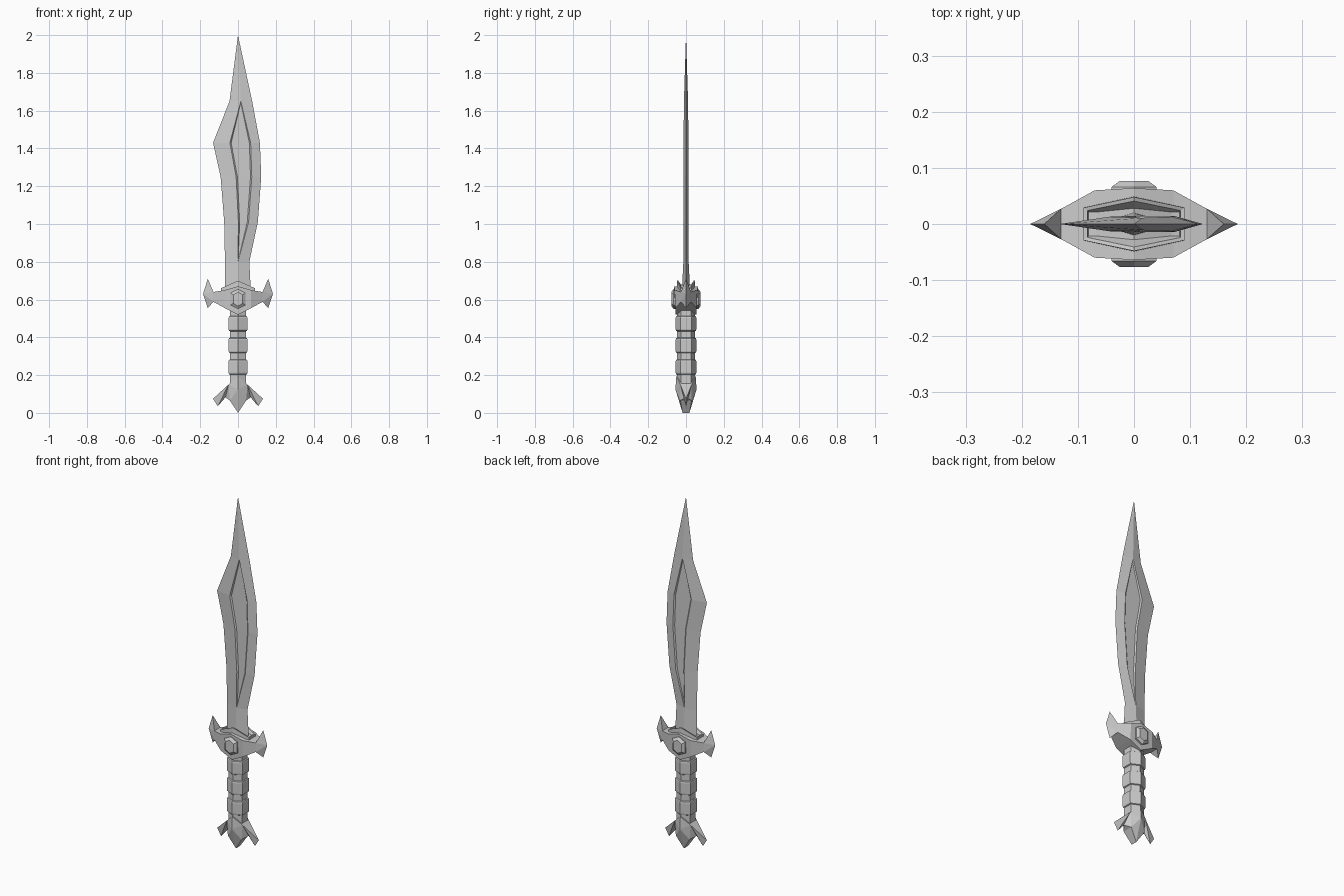
import bpy, bmesh

if "Cube" in bpy.data.objects:
    bpy.data.objects.remove(bpy.data.objects["Cube"])


def finish(name, bm):
    bmesh.ops.remove_doubles(bm, verts=bm.verts, dist=0.0005)
    bmesh.ops.recalc_face_normals(bm, faces=bm.faces)
    me = bpy.data.meshes.new(name)
    bm.to_mesh(me)
    bm.free()
    ob = bpy.data.objects.new(name, me)
    bpy.context.collection.objects.link(ob)
    return ob


def mirrored(verts, faces, xs=(1, -1)):
    """Mirror a patch (in -y) across y, and across x unless xs=(1,)."""
    bm = bmesh.new()
    for sx in xs:
        for sy in (1, -1):
            vs = [bm.verts.new((x * sx, y * sy, z)) for x, y, z in verts]
            for f in faces:
                bm.faces.new([vs[i] for i in f])
    bmesh.ops.remove_doubles(bm, verts=bm.verts, dist=0.0005)
    bmesh.ops.dissolve_degenerate(bm, edges=bm.edges, dist=0.0001)
    bmesh.ops.recalc_face_normals(bm, faces=bm.faces)
    return bm


# Blade: z, left edge, groove left, groove right, right edge, half thickness
rows = [(0.62, -0.068, 0, 0, 0.070, 0.022),
        (0.68, -0.068, 0, 0, 0.066, 0.020),
        (0.80, -0.069, 0, 0, 0.060, 0.014),
        (1.01, -0.073, 0.002, 0.056, 0.105, 0.014),
        (1.25, -0.092, -0.010, 0.073, 0.123, 0.014),
        (1.43, -0.132, -0.043, 0.067, 0.116, 0.013),
        (1.65, -0.045, 0.015, 0.015, 0.075, 0.011),
        (2.00, 0, 0, 0, 0, 0)]
verts, faces = [], []
for z, xl, gl, gr, xr, y in rows:
    verts += [(xl, 0, z), (gl, -y, z), (gr, -y, z), (xr, 0, z)]
for r in range(len(rows) - 1):
    for c in range(3):
        a = r * 4 + c
        faces.append((a, a + 1, a + 5, a + 4))
bm = mirrored(verts, faces, xs=(1,))
bmesh.ops.holes_fill(bm, edges=[e for e in bm.edges if e.is_boundary], sides=8)
bmesh.ops.recalc_face_normals(bm, faces=bm.faces)
# sunken groove on both sides
groove = [f for f in bm.faces if all(abs(v.co.y) > 0.005 for v in f.verts) and f.calc_center_median().z > 0.8]
bmesh.ops.inset_region(bm, faces=groove, thickness=0.007, depth=-0.006, use_even_offset=False)
finish("blade", bm)

# Crossguard with forked ends
guard_v = [(0, -.064, .67), (0, -.055, .52), (.07, -.06, .65), (.07, -.056, .555),
           (.13, -.027, .64), (.13, -.027, .588), (.16, 0, .71), (.185, 0, .63), (.16, 0, .555),
           (0, 0, .67), (.07, 0, .65), (.13, 0, .64), (0, 0, .52), (.07, 0, .555), (.13, 0, .588)]
guard_f = [(0, 1, 3, 2), (2, 3, 5, 4), (4, 5, 7), (4, 7, 6), (5, 8, 7),
           (0, 2, 10, 9), (2, 4, 11, 10), (4, 6, 11),
           (1, 12, 13, 3), (3, 13, 14, 5), (5, 14, 8)]
finish("crossguard", mirrored(guard_v, guard_f))

# Hollow collar around the blade base
loops = [(.62, .58, .09, .030, .050), (.70, .66, .09, .029, .048),
         (.70, .66, .083, .024, .041), (.68, .645, .080, .020, .028)]
verts, faces = [], []
for zc, ze, x, ye, yc in loops:
    verts += [(0, -yc, zc), (x, -ye, ze), (x, 0, ze)]
for r in range(3):
    a = r * 3
    faces += [(a, a + 1, a + 4, a + 3), (a + 1, a + 2, a + 5, a + 4)]
verts.append((0, 0, .68))
faces.append((9, 10, 11, 12))
finish("collar", mirrored(verts, faces))

# Raised stud on both guard faces
stud_v = [(0, -.05, .655), (.04, -.05, .635), (.04, -.05, .57), (0, -.05, .55),
          (0, -.066, .655), (.04, -.066, .635), (.04, -.066, .57), (0, -.066, .55),
          (0, -.077, .64), (.025, -.077, .625), (.025, -.077, .58), (0, -.077, .565)]
stud_f = [(a + i, a + i + 1, a + i + 5, a + i + 4) for a in (0, 4) for i in range(3)]
finish("guard_stud", mirrored(stud_v, stud_f + [(8, 9, 10, 11)]))

# Grip: six-sided core with three wider bands
rings = [(.13, .86)]
for z in (.205, .32, .435):
    rings += [(z - .003, .86), (z, .96), (z + .008, 1), (z + .067, 1), (z + .075, .96), (z + .078, .86)]
rings.append((.57, .86))
hexagon = [(0, -.055), (.05, -.03), (.05, .03), (0, .055), (-.05, .03), (-.05, -.03)]
bm = bmesh.new()
loft = [[bm.verts.new((x * s, y * s, z)) for x, y in hexagon] for z, s in rings]
for lo, hi in zip(loft, loft[1:]):
    for i in range(6):
        j = (i + 1) % 6
        bm.faces.new((lo[i], lo[j], hi[j], hi[i]))
bm.faces.new(loft[0])
bm.faces.new(loft[-1])
finish("grip", bm)

# Pommel with two horns
pommel_v = [(0, -.051, .195), (0, -.056, .125), (0, -.018, 0), (.05, -.03, .15), (.043, -.03, .066),
            (.132, 0, .075), (.107, 0, .035), (.067, 0, .082), (.05, 0, .15),
            (0, 0, .195), (0, 0, 0), (.043, 0, .066)]
pommel_f = [(0, 1, 3), (1, 4, 3), (1, 2, 4), (3, 4, 7), (3, 7, 6), (3, 6, 5),
            (0, 3, 8, 9), (3, 5, 8), (2, 10, 11, 4), (4, 11, 7)]
finish("pommel", mirrored(pommel_v, pommel_f))
